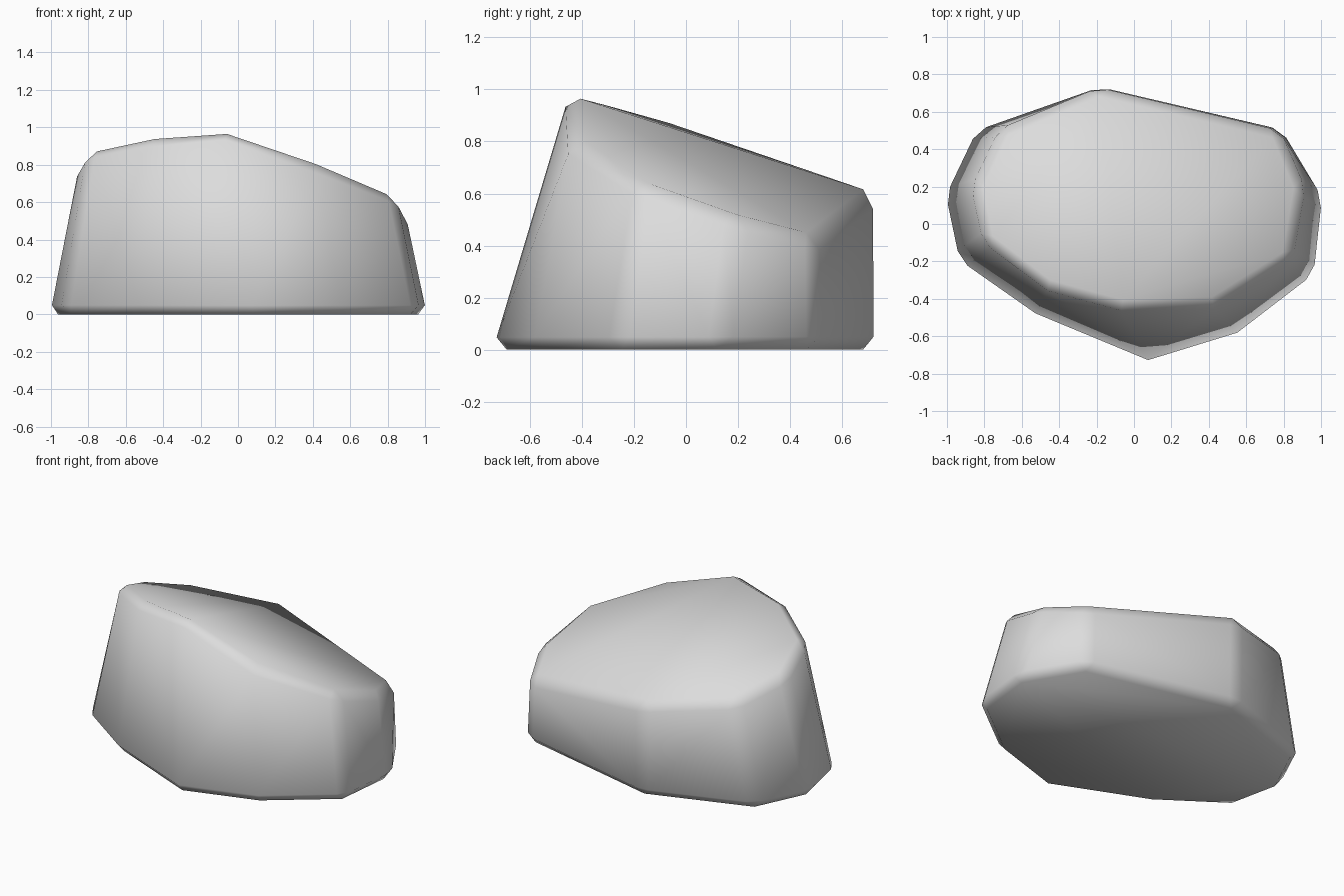
import bpy, bmesh

cube = bpy.data.objects.get("Cube")
if cube:
    bpy.data.objects.remove(cube, do_unlink=True)

# Stone colour
grey = (0.72, 0.72, 0.72, 1)
stone = bpy.data.materials.new("pale_grey_stone")
stone.use_nodes = True
stone.diffuse_color = grey
stone.node_tree.nodes["Principled BSDF"].inputs["Base Color"].default_value = grey

# Corners counter-clockwise from the front: foot (x, y), then rim (x, y, z)
corners = [
    ((0.08, -0.742), (-0.07, -0.45, 0.983)),
    ((0.56, -0.59), (0.43, -0.44, 0.80)),
    ((0.97, -0.275), (0.84, -0.18, 0.64)),
    ((1.015, 0.13), (0.905, 0.20, 0.515)),
    ((0.79, 0.505), (0.775, 0.50, 0.425)),
    ((-0.18, 0.732), (-0.19, 0.73, 0.60)),
    ((-0.85, 0.50), (-0.71, 0.51, 0.675)),
    ((-1.015, 0.15), (-0.86, 0.20, 0.77)),
    ((-0.94, -0.20), (-0.80, -0.09, 0.88)),
    ((-0.53, -0.485), (-0.47, -0.345, 0.945)),
]

# Faceted boulder body
bm = bmesh.new()
for foot, rim in corners:
    bm.verts.new((*foot, 0))
    bm.verts.new(rim)
bmesh.ops.convex_hull(bm, input=bm.verts[:])
bmesh.ops.dissolve_limit(bm, angle_limit=0.1, verts=bm.verts[:], edges=bm.edges[:])

# Worn edges
worn = [e for e in bm.edges if e.calc_face_angle(0) > 0.42]
bmesh.ops.bevel(bm, geom=worn, offset=0.05, segments=1, profile=0.5,
                affect='EDGES', clamp_overlap=True)

# Soft shading
bmesh.ops.recalc_face_normals(bm, faces=bm.faces[:])
for f in bm.faces:
    f.smooth = True

mesh = bpy.data.meshes.new("boulder")
bm.to_mesh(mesh)
bm.free()
mesh.materials.append(stone)
boulder = bpy.data.objects.new("boulder", mesh)
bpy.context.scene.collection.objects.link(boulder)
